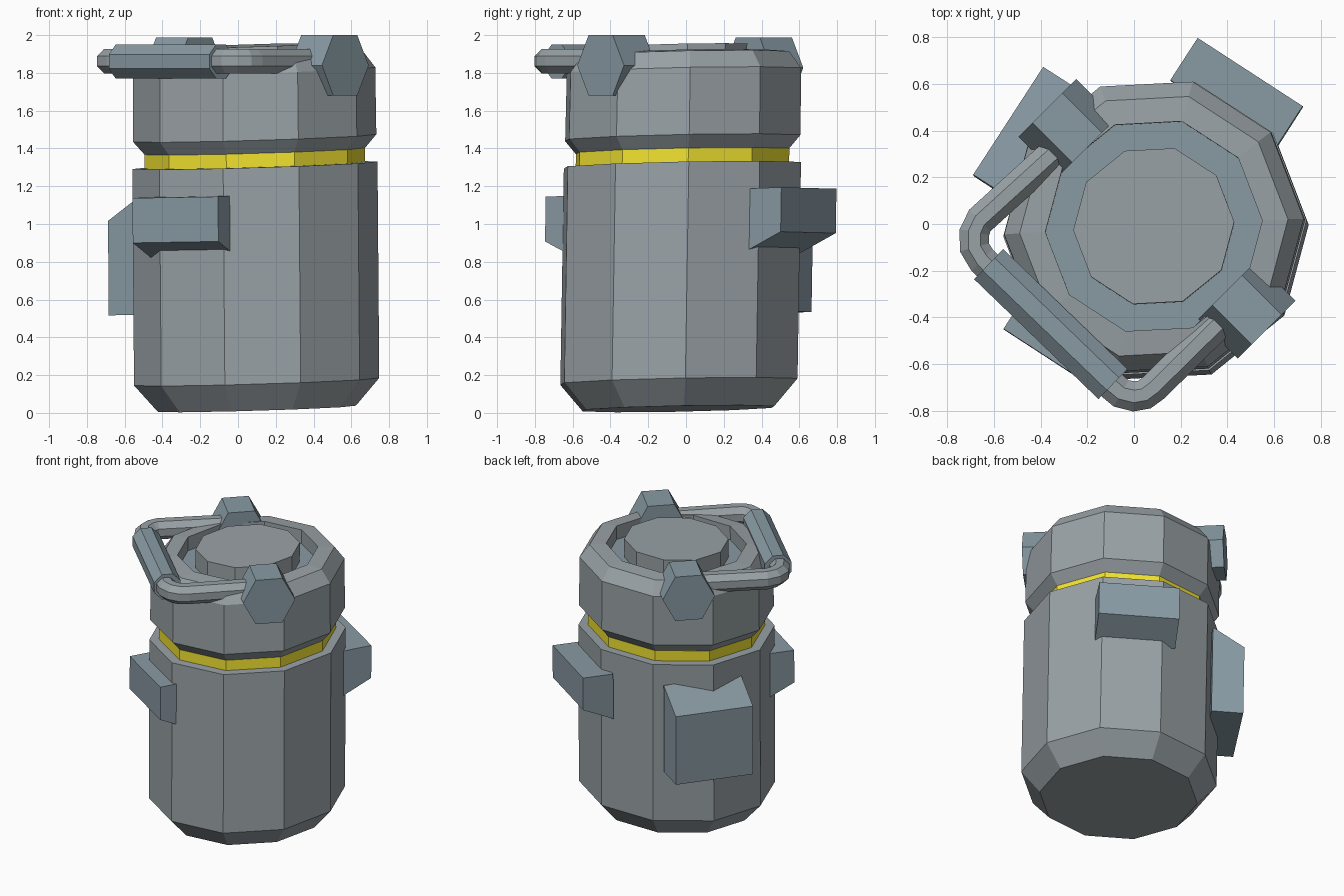
import bpy, bmesh
from math import sin, cos, radians
from mathutils import Vector, Matrix

if "Cube" in bpy.data.objects:
    bpy.data.objects.remove(bpy.data.objects["Cube"])

# The canister leans slightly, so its parts share one placement matrix
LEAN = Matrix(((1, 0, -0.008, 0.10),
               (0, 1, 0.016, -0.04),
               (0.03, 0.02, 1, 0),
               (0, 0, 0, 1)))


def paint(name, colour):
    mat = bpy.data.materials.new(name)
    mat.diffuse_color = (*colour, 1)
    mat.use_nodes = True
    mat.node_tree.nodes["Principled BSDF"].inputs["Base Color"].default_value = mat.diffuse_color
    return mat


SHELL = paint("shell_grey", (0.32, 0.36, 0.38))
TRIM = paint("trim_blue_grey", (0.25, 0.325, 0.37))
YELLOW = paint("band_yellow", (0.88, 0.77, 0.03))


def loft(name, rings, mat, matrix=None):
    """Join successive rings of points into a closed flat-shaded solid."""
    bm = bmesh.new()
    loops = [[bm.verts.new(p) for p in ring] for ring in rings]
    n = len(loops[0])
    for a, b in zip(loops, loops[1:]):
        for i in range(n):
            j = (i + 1) % n
            bm.faces.new((a[i], a[j], b[j], b[i]))
    bm.faces.new(loops[0][::-1])
    bm.faces.new(loops[-1])
    bmesh.ops.recalc_face_normals(bm, faces=bm.faces)
    mesh = bpy.data.meshes.new(name)
    bm.to_mesh(mesh)
    bm.free()
    if matrix:
        mesh.transform(matrix)
    mesh.materials.append(mat)
    obj = bpy.data.objects.new(name, mesh)
    bpy.context.collection.objects.link(obj)
    return obj


def lathe(name, profile, mat, sides=10, phase=3):
    angles = [radians(phase + 360 * i / sides) for i in range(sides)]
    return loft(name, [[(r * cos(a), r * sin(a), z) for a in angles]
                       for r, z in profile], mat, LEAN)


def side_box(name, angle, profile, half_width, shift):
    """Extrude a (distance from axis, z) profile sideways on a body facet."""
    a = radians(angle)
    out, side = Vector((cos(a), sin(a), 0)), Vector((-sin(a), cos(a), 0))
    return loft(name, [[out * d + side * (s + shift) + Vector((0, 0, z)) for d, z in profile]
                       for s in (-half_width, half_width)], TRIM, LEAN)


def tube(name, path, radius, z, mat, sides=8):
    """Sweep an eight-sided section along a level path."""
    pts = [Vector((x, y, z)) for x, y in path]
    rings = []
    for i, p in enumerate(pts):
        t = (pts[min(i + 1, len(pts) - 1)] - pts[max(i - 1, 0)]).normalized()
        side = Vector((-t.y, t.x, 0))
        ring = []
        for k in range(sides):
            a = radians(360 * (k + 0.5) / sides)
            ring.append(p + radius * (side * cos(a) + Vector((0, 0, sin(a)))))
        rings.append(ring)
    return loft(name, rings, mat)


# Main canister body
lathe("body", [(0.525, 0.022), (0.65, 0.165), (0.65, 1.311), (0.575, 1.311)], SHELL)

# Yellow band in the neck
lathe("neck_band", [(0.585, 1.29), (0.585, 1.385)], YELLOW)

# Head with rim, circular groove and raised centre plug
head = lathe("head", [(0.58, 1.38), (0.645, 1.455), (0.642, 1.81), (0.575, 1.90),
                      (0.465, 1.91), (0.465, 1.81), (0.345, 1.81), (0.345, 1.945)], SHELL)
# Groove floor takes the trim colour
head.data.materials.append(TRIM)
for face in head.data.polygons:
    radius = (face.center - Vector((0.085, -0.01, face.center.z))).length
    if face.normal.z > 0.9 and 0.36 < radius < 0.43:
        face.material_index = 1

# Blocks on the sides of the body
side_box("front_block", -123, [(0.712, 1.165), (0.712, 0.928), (0.54, 0.845), (0.54, 1.165)], 0.27, -0.042)
side_box("back_block", 57, [(0.785, 1.165), (0.785, 0.93), (0.57, 0.835), (0.57, 1.165)], 0.268, 0.025)
side_box("left_pack", 147, [(0.782, 1.035), (0.782, 0.535), (0.57, 0.535), (0.57, 1.17)], 0.275, -0.047)

# Hexagonal handle brackets on opposite sides of the rim
HEX = [(0.175, 0), (0.09, 0.16), (-0.09, 0.16), (-0.175, 0), (-0.09, -0.16), (0.09, -0.16)]
for name, centre, angle in (("right_bracket", (0.568, -0.452, 1.84), 135),
                            ("left_bracket", (-0.37, 0.497, 1.828), -45)):
    a = radians(angle)
    inward, across = Vector((cos(a), sin(a), 0)), Vector((-sin(a), cos(a), 0))
    loft(name, [[Vector(centre) + inward * d + across * u + Vector((0, 0, v))
                 for u, v in HEX] for d in (0, 0.24)], TRIM)

# Carrying handle and its thicker grip
tube("handle", [(-0.27, 0.37), (-0.66, 0.015), (-0.683, -0.035), (-0.683, -0.10),
                (-0.65, -0.155), (-0.12, -0.67), (-0.055, -0.725), (0.0, -0.738),
                (0.045, -0.73), (0.085, -0.70), (0.42, -0.37)], 0.07, 1.862, SHELL)
tube("handle_grip", [(-0.622, -0.172), (-0.09, -0.685)], 0.097, 1.86, TRIM)
